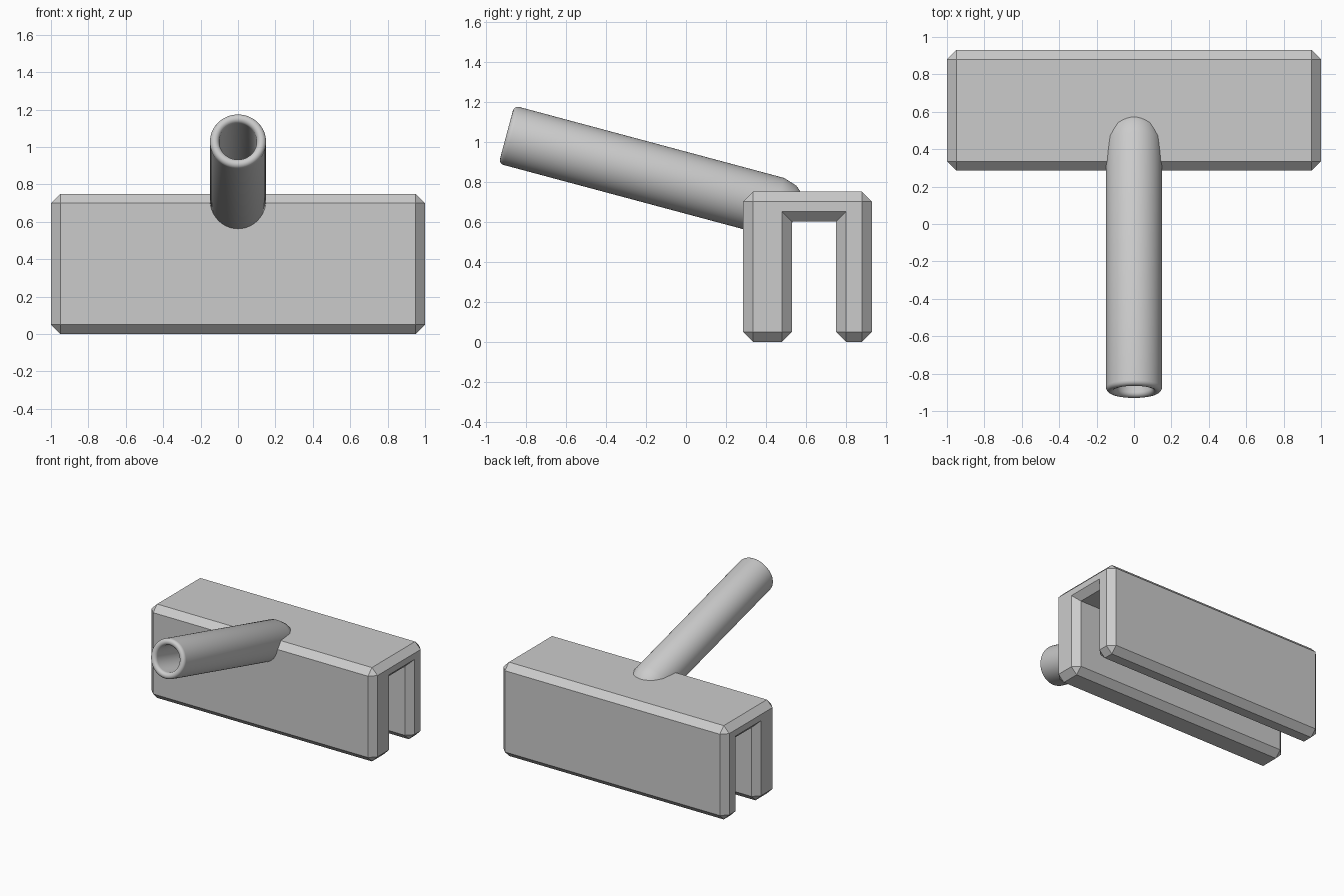
import bpy, bmesh
from math import sin, cos, pi, radians
from mathutils import Vector

cube = bpy.data.objects.get("Cube")
if cube:
    bpy.data.objects.remove(cube, do_unlink=True)

GREY = (0.6, 0.6, 0.6, 1)
mat = bpy.data.materials.new("light grey")
mat.use_nodes = True
mat.diffuse_color = GREY
mat.node_tree.nodes["Principled BSDF"].inputs["Base Color"].default_value = GREY


def finish(bm, name):
    bmesh.ops.remove_doubles(bm, verts=bm.verts, dist=1e-5)
    bmesh.ops.recalc_face_normals(bm, faces=bm.faces)
    mesh = bpy.data.meshes.new(name)
    bm.to_mesh(mesh)
    bm.free()
    mesh.materials.append(mat)
    obj = bpy.data.objects.new(name, mesh)
    bpy.context.collection.objects.link(obj)
    return obj


def bridge(bm, a, b):
    """Join two closed rings of equal length, dropping collapsed corners."""
    n = len(a)
    for i in range(n):
        j = (i + 1) % n
        quad = [a[i], a[j], b[j], b[i]]
        corners = list(dict.fromkeys(quad))
        if len(corners) > 2:
            bm.faces.new(corners)


# Saddle bracket: U-shaped section with every convex edge chamfered
C = 0.05
outline = [(0.285, 0), (0.285, 0.75), (0.93, 0.75), (0.93, 0),
           (0.75, 0), (0.75, 0.60), (0.53, 0.60), (0.53, 0)]
outline = [Vector(p) for p in outline]
body, end = [], []
for i, p in enumerate(outline):
    d_in = (p - outline[i - 1]).normalized()
    d_out = (outline[(i + 1) % len(outline)] - p).normalized()
    if d_in.cross(d_out) < 0:          # convex corner
        inner = p + (d_out - d_in) * C
        body += [p - d_in * C, p + d_out * C]
        end += [inner, inner]
    else:                              # inner corner of the slot
        body.append(p)
        end.append(p + (d_in - d_out) * C)

bm = bmesh.new()
rings = []
for x, loop in ((-1, end), (C - 1, body), (1 - C, body), (1, end)):
    seen = {}
    ring = []
    for y, z in loop:
        key = (round(y, 4), round(z, 4))
        if key not in seen:
            seen[key] = bm.verts.new((x, y, z))
        ring.append(seen[key])
    rings.append(ring)
for a, b in zip(rings, rings[1:]):
    bridge(bm, a, b)
for ring in (rings[0], rings[-1]):
    bm.faces.new(list(dict.fromkeys(ring)))
finish(bm, "saddle_bracket")

# Tilted hollow tube: (distance along axis, radius), bore to rounded lip to tapered foot
R, LIP = 0.15, 0.025
profile = [(1.38, 0.1)]
profile += [(LIP - LIP * sin(k * pi / 8), R - LIP - LIP * cos(k * pi / 8)) for k in range(9)]
profile += [(1.396, R), (1.464, 0.129), (1.493, 0.105)]
tilt = radians(15)
start = Vector((0, -0.897, 1.035))
axis = Vector((0, cos(tilt), -sin(tilt)))
up = Vector((0, sin(tilt), cos(tilt)))
side = Vector((1, 0, 0))
SIDES = 64

bm = bmesh.new()
rings = []
for t, r in profile:
    angles = [2 * pi * k / SIDES for k in range(SIDES)]
    rings.append([bm.verts.new(start + axis * t + (side * cos(a) + up * sin(a)) * r)
                  for a in angles])
for a, b in zip(rings, rings[1:]):
    bridge(bm, a, b)
bm.faces.new(rings[0])
bm.faces.new(rings[-1])
tube = finish(bm, "handle_tube")

bpy.ops.object.select_all(action='DESELECT')
tube.select_set(True)
bpy.context.view_layer.objects.active = tube
bpy.ops.object.shade_smooth_by_angle(angle=radians(35))
